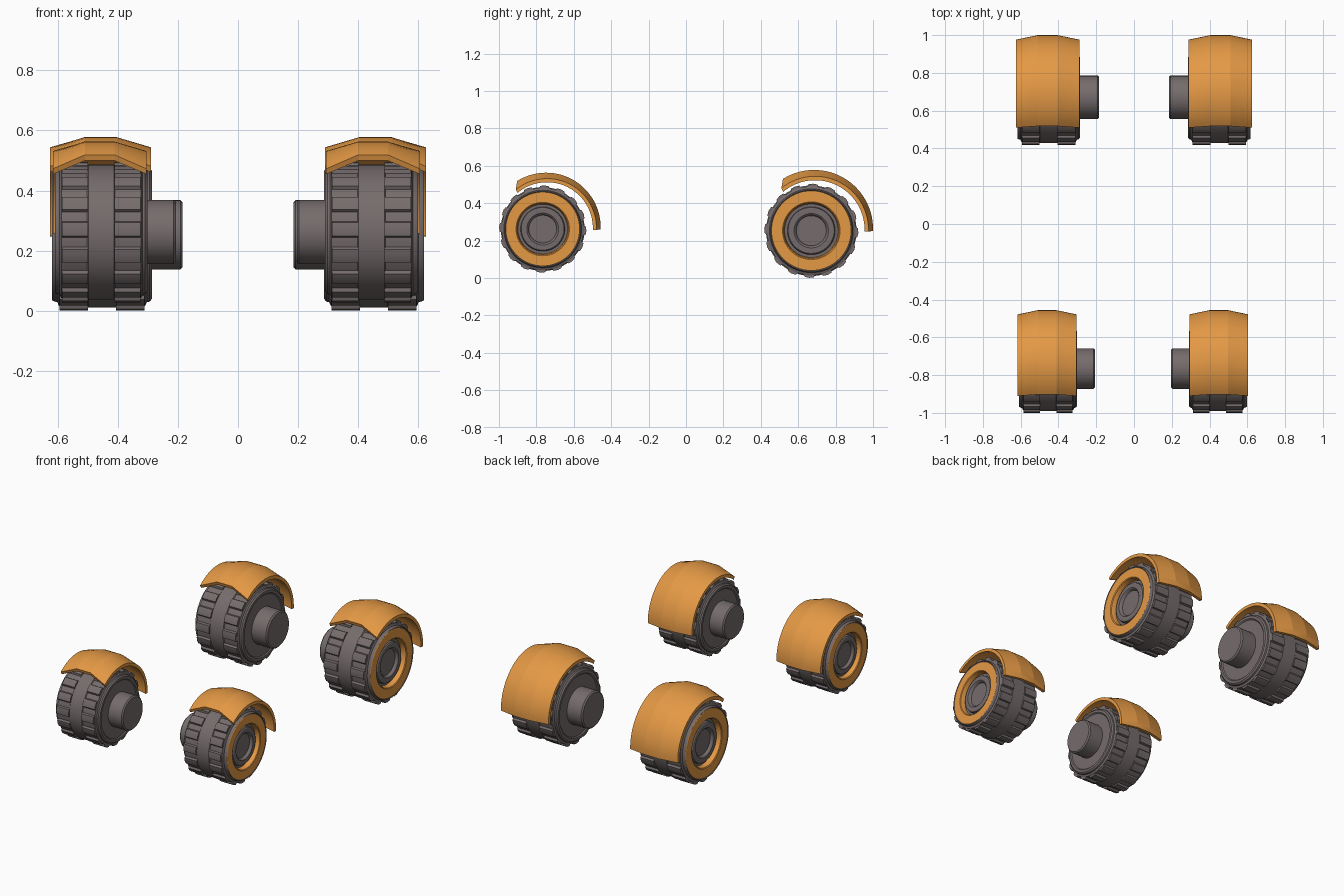
import bpy, bmesh
from math import sin, cos, radians, pi

if "Cube" in bpy.data.objects:
    bpy.data.objects.remove(bpy.data.objects["Cube"])


def paint(name, colour):
    mat = bpy.data.materials.new(name)
    mat.diffuse_color = (*colour, 1)
    mat.use_nodes = True
    mat.node_tree.nodes["Principled BSDF"].inputs["Base Color"].default_value = mat.diffuse_color
    return mat


orange = paint("orange_paint", (0.78, 0.32, 0.06))
rubber = paint("dark_rubber", (0.18, 0.15, 0.15))


def finish(bm, name, place, angle, mat):
    """Place the part (side, centre, scale), fix normals, shade by angle."""
    side, (cx, cy, cz), k = place
    for v in bm.verts:
        s, y, z = v.co
        v.co = (cx + side * s * k, cy + y * k, cz + z * k)
    bmesh.ops.remove_doubles(bm, verts=bm.verts, dist=1e-5)
    bmesh.ops.recalc_face_normals(bm, faces=bm.faces)
    me = bpy.data.meshes.new(name)
    bm.to_mesh(me)
    bm.free()
    me.shade_smooth()
    me.set_sharp_from_angle(angle=radians(angle))
    me.materials.append(mat)
    ob = bpy.data.objects.new(name, me)
    bpy.context.collection.objects.link(ob)


def lathe(name, profile, place, mat=rubber, closed=False, seg=64):
    """Revolve (axial, radius) points about the wheel axle."""
    bm = bmesh.new()
    rings = [[bm.verts.new((s, r * cos(2 * pi * i / seg), r * sin(2 * pi * i / seg)))
              for i in range(seg)] for s, r in profile]
    pairs = list(zip(rings, rings[1:]))
    if closed:
        pairs.append((rings[-1], rings[0]))
    for a, b in pairs:
        for i in range(seg):
            j = (i + 1) % seg
            bm.faces.new((a[i], a[j], b[j], b[i]))
    finish(bm, name, place, 25, mat)


def treads(name, place, count=16):
    """Two rows of raised blocks around the tyre."""
    bm = bmesh.new()
    for s0, s1 in ((-0.141, -0.047), (0.047, 0.141)):
        for n in range(count):
            mid = radians(20.25 + n * 360 / count)
            rows = []
            for s in (s0, s1):
                rows.append([bm.verts.new((s, r * cos(mid + radians(d)), r * sin(mid + radians(d))))
                             for d, r in ((-8, .23), (-5.6, .249), (0, .252), (5.6, .249), (8, .23))])
            a, b = rows
            for i in range(5):
                j = (i + 1) % 5
                bm.faces.new((a[i], a[j], b[j], b[i]))
            bm.faces.new(a)
            bm.faces.new(b[::-1])
    finish(bm, name, place, 25, rubber)


def fender(name, place, seg=28):
    """Arched cover with a flat crown and sloping sides."""
    t = 0.021
    # axial position, outer radius, angle of the front end, arc centre
    edge, crown = (.286, 129, .020, .005), (.315, 122, .015, .010)
    section = [(-.168, *edge), (-.053, *crown), (.053, *crown), (.168, *edge)]
    loop = section + [(s, r - t, e + 1, cy, cz) for s, r, e, cy, cz in reversed(section)]
    bm = bmesh.new()
    rings = []
    for i in range(seg + 1):
        ring = []
        for s, r, e, cy, cz in loop:
            a = radians(-2 + (e + 2) * i / seg)
            ring.append(bm.verts.new((s, cy + r * cos(a), cz + r * sin(a))))
        rings.append(ring)
    n = len(loop)
    for a, b in zip(rings, rings[1:]):
        for i in range(n):
            j = (i + 1) % n
            bm.faces.new((a[i], a[j], b[j], b[i]))
    for ring in (rings[0], rings[-1]):
        for i in range(3):
            bm.faces.new((ring[i], ring[i + 1], ring[n - 2 - i], ring[n - 1 - i]))
    finish(bm, name, place, 12, orange)


# Wheel profiles: inner side negative, outer side positive
axle = [(-.268, 0), (-.268, .107), (-.26, .115), (-.15, .115), (-.15, 0)]
tyre = [(-.16, 0), (-.16, .19), (-.166, .197), (-.166, .213), (-.158, .222), (-.149, .224),
        (-.143, .237), (-.05, .237), (-.046, .242), (.046, .242), (.05, .237), (.143, .237),
        (.149, .224), (.158, .222), (.166, .218), (.162, .213), (.12, .21), (.12, 0)]
rim = [(.115, .213), (.163, .213), (.165, .21), (.165, .154), (.161, .149), (.14, .143), (.115, .143)]
cap = [(.13, .143), (.13, .128), (.146, .124), (.15, .118), (.15, .092), (.145, .086), (.132, .08), (.132, 0)]

for side, label, fx, rx in ((-1, "left", -.46, -.457), (1, "right", .449, .457)):
    for end, (x, y, z), k in (("front", (fx, -.766, .262), .927), ("rear", (rx, .67, .253), 1.0)):
        tag = f"{end}_{label}"
        wheel = (side, (x - side * .005, y, z), k)
        lathe(tag + "_axle_stub", axle, wheel)
        lathe(tag + "_tyre", tyre, wheel)
        lathe(tag + "_rim", rim, wheel, orange, closed=True)
        lathe(tag + "_hub_cap", cap, wheel)
        treads(tag + "_treads", wheel)
        fy = y + (.004 if end == "front" else 0)
        fender(tag + "_fender", (side, (x, fy, z), k))
